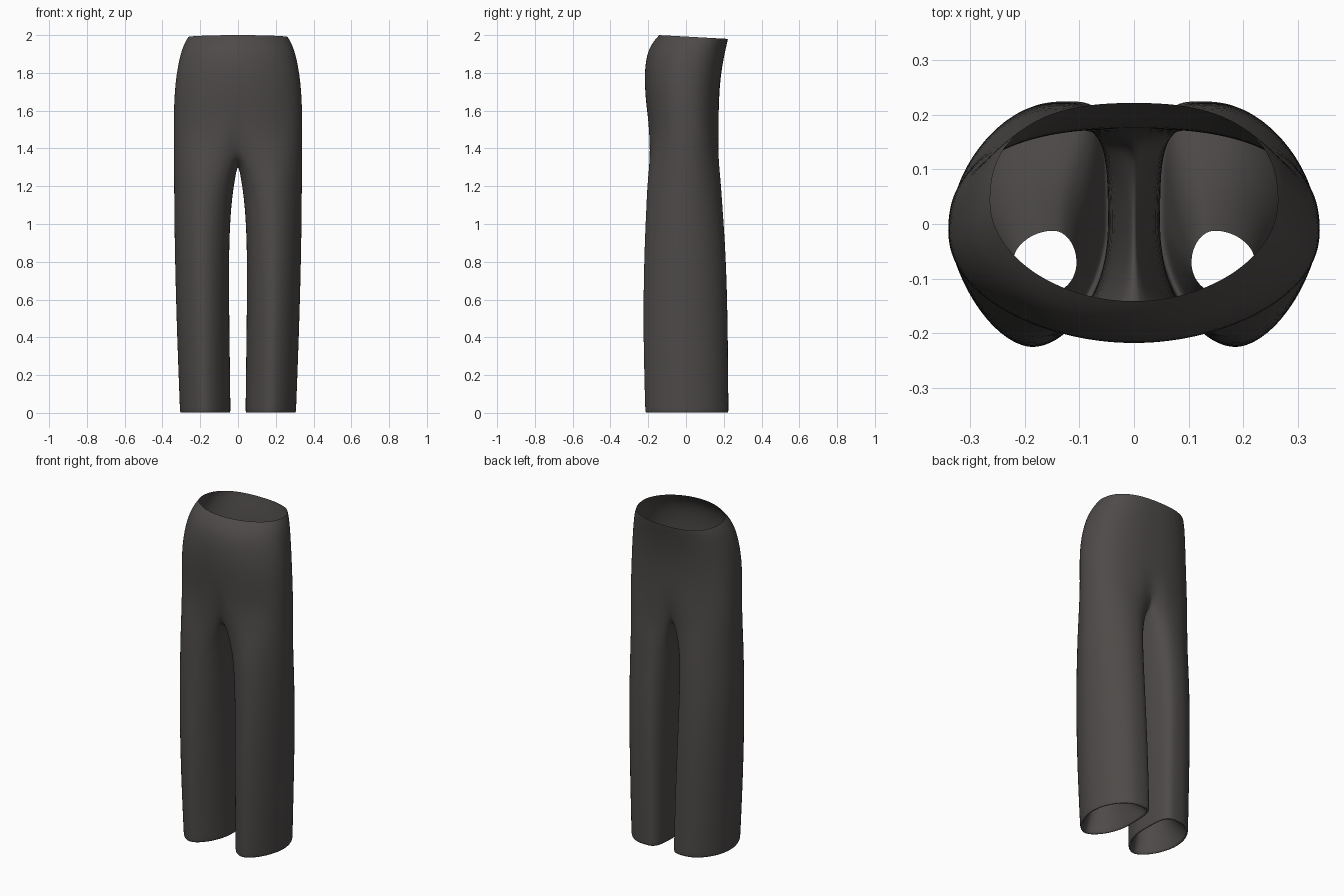
import bpy
import bmesh
from math import sin, cos, pi, radians, copysign

cube = bpy.data.objects.get("Cube")
if cube:
    bpy.data.objects.remove(cube, do_unlink=True)

cloth = bpy.data.materials.new("charcoal cloth")
cloth.use_nodes = True
colour = (0.075, 0.069, 0.066, 1)
cloth.diffuse_color = colour
shader = cloth.node_tree.nodes["Principled BSDF"]
shader.inputs["Base Color"].default_value = colour
shader.inputs["Roughness"].default_value = 0.9

OUTER = 20   # segments around the outside of each half
INNER = 9    # points along the inner thigh


def rounded(angle, power):
    """Point on a unit superellipse; angle 0 is +x."""
    c, s = cos(angle), sin(angle)
    return (copysign(abs(c) ** (2 / power), c), copysign(abs(s) ** (2 / power), s))


def torso_row(z, side, front, back, front_power=1.95, tilt=0.0):
    """Half ring from centre front, round the hip, to centre back."""
    row = []
    for i in range(OUTER + 1):
        angle = -pi / 2 + pi * i / OUTER
        u, v = rounded(angle, front_power if angle < 0 else 2.45)
        y = (front + back) / 2 + (back - front) / 2 * v
        x = 0.0 if i in (0, OUTER) else side * u
        row.append((x, y, z - tilt * (y - front)))
    return row


def leg_row(z, x0, x1, front, back, inner_front=1.75, inner_back=4.5):
    """Closed ring: outer arc first, then inner thigh from back to front.
    The back is fullest towards the inner leg, the front is narrower."""
    spread = radians(135)
    angles = [-spread + 2 * spread * i / OUTER for i in range(OUTER + 1)]
    gap = 2 * (pi - spread)
    angles += [spread + gap * (j + 1) / (INNER + 1) for j in range(INNER)]
    row = []
    for a in angles:
        if sin(a) < 0:
            power = 1.75 if cos(a) > 0 else inner_front
        else:
            power = 2.1 if cos(a) > 0 else inner_back
        u, v = rounded(a, power)
        u -= 0.25 * max(v, 0) ** 2 * (1 + min(u, 0))
        row.append(((x0 + x1) / 2 + (x1 - x0) / 2 * u,
                    (front + back) / 2 + (back - front) / 2 * v, z))
    return row


# Waist to hip: height, half width, front, back, front roundness, tilt
torso = [torso_row(*r) for r in (
    (2.0, 0.264, -0.142, 0.222, 1.95, 0.055),
    (1.975, 0.279, -0.166, 0.218, 1.95, 0.045),
    (1.92, 0.301, -0.203, 0.207, 1.95, 0.02),
    (1.82, 0.323, -0.220, 0.189),
    (1.70, 0.337, -0.218, 0.176, 2.0),
    (1.57, 0.341, -0.204, 0.174, 2.1))]

# Crotch ring with a slight centre groove and a saddle between the legs
split = torso_row(1.45, 0.341, -0.199, 0.178, 2.15)
split[0] = (0, -0.178, 1.45)
split[-1] = (0, 0.158, 1.45)
for j in range(INNER):
    t = (j + 1) / (INNER + 1)
    split.append((0, 0.158 - 0.336 * t, 1.45 - 0.125 * sin(pi * t) ** 0.7))

# Thigh to hem, then the hem folded up inside:
# height, inner, outer, front, back, roundness of inner front and inner back
legs = [leg_row(*r) for r in (
    (1.24, 0.016, 0.340, -0.205, 0.185, 2.2, 2.6),
    (1.10, 0.037, 0.339, -0.211, 0.193, 2.1, 2.9),
    (0.85, 0.049, 0.336, -0.223, 0.212, 2.0, 3.4),
    (0.50, 0.046, 0.327, -0.229, 0.222, 1.9, 4.0),
    (0.20, 0.042, 0.316, -0.223, 0.224),
    (0.02, 0.040, 0.309, -0.218, 0.226),
    (0.00, 0.040, 0.308, -0.217, 0.226),
    (0.00, 0.054, 0.294, -0.200, 0.208),
    (0.03, 0.060, 0.288, -0.192, 0.198),
    (0.14, 0.085, 0.255, -0.155, 0.080, 2.0, 2.2),
    (0.32, 0.105, 0.222, -0.130, -0.012, 2.0, 2.2))]

bm = bmesh.new()


def add(row):
    return [bm.verts.new(p) for p in row]


def bridge(a, b, closed):
    count = len(a)
    for i in range(count if closed else OUTER):
        k = (i + 1) % count
        bm.faces.new((a[i], b[i], b[k], a[k]))


rows = [add(r) for r in torso]
ring = add(split)
for upper, lower in zip(rows, rows[1:] + [ring]):
    bridge(upper, lower, False)
for r in legs:
    lower = add(r)
    bridge(ring, lower, True)
    ring = lower
bmesh.ops.recalc_face_normals(bm, faces=bm.faces)

mesh = bpy.data.meshes.new("trousers")
bm.to_mesh(mesh)
bm.free()
mesh.materials.append(cloth)
trousers = bpy.data.objects.new("trousers", mesh)
bpy.context.collection.objects.link(trousers)

# Mirror the half, then smooth the cloth
mirror = trousers.modifiers.new("mirror", 'MIRROR')
mirror.use_clip = True
mirror.merge_threshold = 0.001
smooth = trousers.modifiers.new("smooth", 'SUBSURF')
smooth.levels = smooth.render_levels = 2
for face in mesh.polygons:
    face.use_smooth = True
